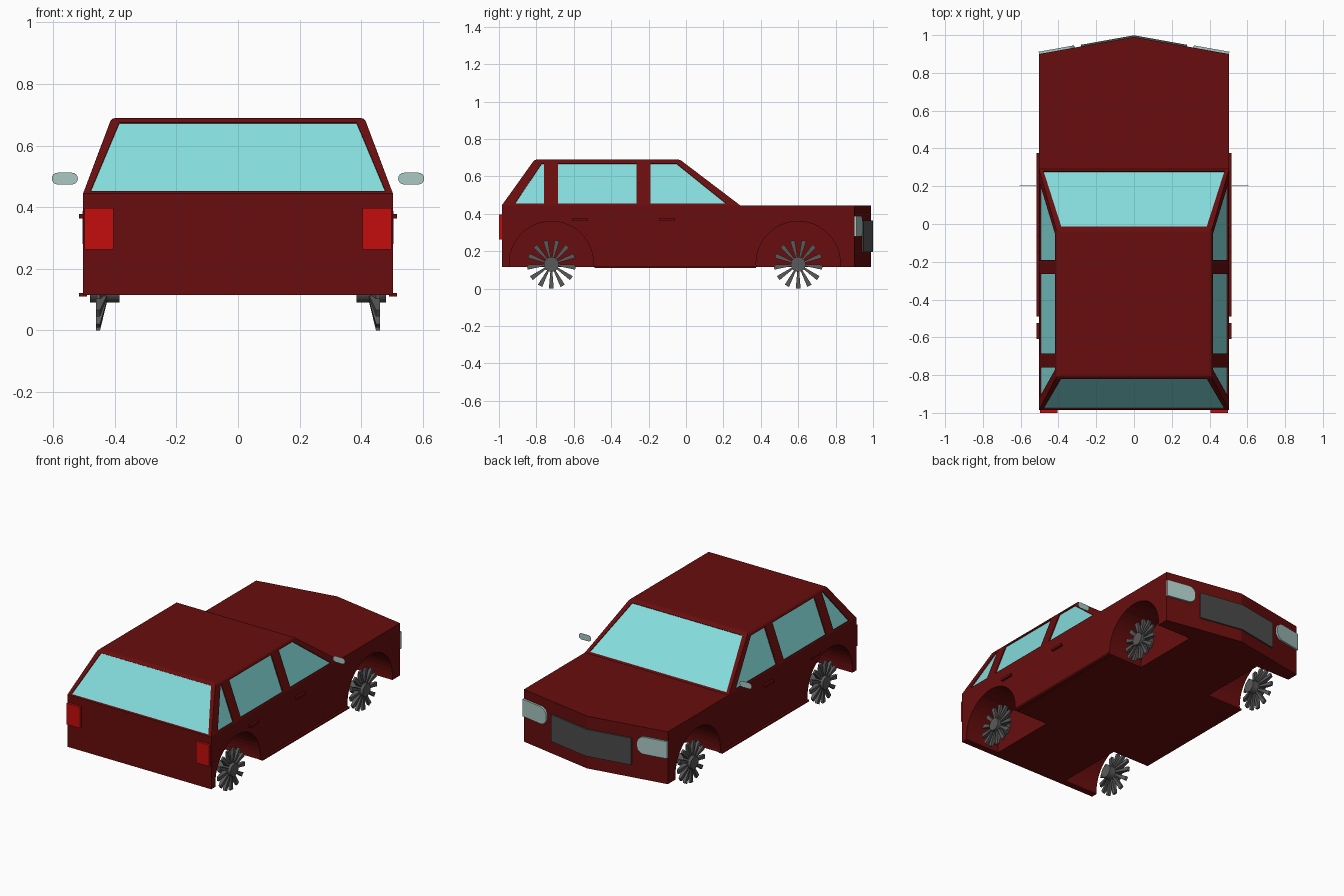
import bpy, bmesh, math
from mathutils import Vector

if "Cube" in bpy.data.objects:
    bpy.data.objects.remove(bpy.data.objects["Cube"])


def material(name, r, g, b):
    m = bpy.data.materials.new(name)
    m.diffuse_color = (r, g, b, 1)
    m.use_nodes = True
    m.node_tree.nodes["Principled BSDF"].inputs["Base Color"].default_value = m.diffuse_color
    return m


RED = material("dark_red_paint", 0.138, 0.004, 0.004)
GLASS = material("pale_cyan_glass", 0.235, 0.716, 0.716)
LAMP = material("lamp_glass", 0.40, 0.58, 0.55)
TAIL = material("bright_red_lamp", 0.55, 0.004, 0.004)
DARK = material("dark_grey_grille", 0.07, 0.07, 0.07)
METAL = material("wheel_grey", 0.10, 0.10, 0.10)


def finish(name, bm, mat):
    bmesh.ops.recalc_face_normals(bm, faces=bm.faces)
    me = bpy.data.meshes.new(name)
    bm.to_mesh(me)
    bm.free()
    me.materials.append(mat)
    ob = bpy.data.objects.new(name, me)
    bpy.context.collection.objects.link(ob)
    return ob


def loft(bm, loop_a, loop_b):
    """Closed solid between two matching loops."""
    a = [bm.verts.new(p) for p in loop_a]
    b = [bm.verts.new(p) for p in loop_b]
    bm.faces.new(a)
    bm.faces.new(b)
    for i in range(len(a)):
        j = (i + 1) % len(a)
        bm.faces.new((a[i], a[j], b[j], b[i]))


def solid(name, loop_a, loop_b, mat):
    bm = bmesh.new()
    loft(bm, loop_a, loop_b)
    return finish(name, bm, mat)


def prism(name, loop, vec, mat):
    return solid(name, loop, [Vector(p) + Vector(vec) for p in loop], mat)


def box(name, lo, hi, mat):
    (x0, y0, z0), (x1, y1, z1) = lo, hi
    return prism(name, [(x0, y0, z0), (x1, y0, z0), (x1, y1, z0), (x0, y1, z0)],
                 (0, 0, z1 - z0), mat)


def circle_x(x, y, z, r, n):
    return [(x, y + r * math.cos(math.tau * i / n), z + r * math.sin(math.tau * i / n))
            for i in range(n)]


def cut(ob, cutters):
    for c in cutters:
        m = ob.modifiers.new("cut", 'BOOLEAN')
        m.operation, m.solver, m.object = 'DIFFERENCE', 'EXACT', c
    bpy.context.view_layer.update()
    ev = ob.evaluated_get(bpy.context.evaluated_depsgraph_get())
    me = bpy.data.meshes.new_from_object(ev)
    ob.modifiers.clear()
    ob.data = me
    for c in cutters:
        bpy.data.objects.remove(c)


W, BELT, ROOF, RW, FLOOR = 0.503, 0.445, 0.69, 0.41, 0.115
AXLES = (("rear", -0.72), ("front", 0.6))
SIDES = (("left", -1), ("right", 1))

# Lower body with a pointed nose, wheel wells cut out
plan = [(-W, -0.985), (W, -0.985), (W, 0.9), (0, 0.99), (-W, 0.9)]
body = prism("lower_body", [(x, y, FLOOR) for x, y in plan], (0, 0, BELT - FLOOR), RED)
cut(body, [prism("well_cutter", circle_x(s * 0.26, y, 0.135, 0.225, 48), (s * 0.4, 0, 0), RED)
           for _, s in SIDES for _, y in AXLES])

# Cabin: tapered block with softened roof edges
bm = bmesh.new()
loft(bm, [(-W, -0.985, BELT), (W, -0.985, BELT), (W, 0.29, BELT), (-W, 0.29, BELT)],
     [(-RW, -0.81, ROOF), (RW, -0.81, ROOF), (RW, -0.03, ROOF), (-RW, -0.03, ROOF)])
roof_edges = [e for e in bm.edges if all(v.co.z > 0.6 for v in e.verts)]
bmesh.ops.bevel(bm, geom=roof_edges, offset=0.012, segments=2, profile=0.5, affect='EDGES')
cabin = finish("cabin", bm, RED)

# Windows: recessed openings with a thin pane in each
cutters = []


def window(name, loop, outward):
    n = Vector(outward).normalized()
    loop = [Vector(p) for p in loop]
    cutters.append(prism("window_cutter", [p + n * 0.03 for p in loop], -n * 0.042, RED))
    prism(name, [p - n * 0.013 for p in loop], n * 0.007, GLASS)


def end_x(z):
    return 0.478 - (z - 0.455) * 0.42


def end_window(name, y_base, y_roof):
    slope = (y_roof - y_base) / (ROOF - BELT)
    pts = [(s * end_x(z), y_base + (z - BELT) * slope, z)
           for s, z in ((-1, 0.453), (1, 0.453), (1, 0.676), (-1, 0.676))]
    d = 1 if y_base > 0 else -1
    window(name, pts, (0, d, abs(slope)))


end_window("windshield", 0.29, -0.03)
end_window("rear_window", -0.985, -0.81)

panes = {
    "front_door": [(-0.19, 0.455), (0.215, 0.455), (-0.05, 0.668), (-0.19, 0.668)],
    "rear_door": [(-0.685, 0.455), (-0.265, 0.455), (-0.265, 0.668), (-0.685, 0.668)],
    "quarter": [(-0.915, 0.455), (-0.76, 0.455), (-0.76, 0.668), (-0.772, 0.668)],
}
lean = (W - RW) / (ROOF - BELT)
for side, s in SIDES:
    for pane, pts in panes.items():
        window(f"{side}_{pane}_window",
               [(s * (W - (z - BELT) * lean), y, z) for y, z in pts], (s, 0, lean))
cut(cabin, cutters)


# Front face follows the pointed nose
def nose(x, z):
    return (x, 0.99 - abs(x) * 0.09 / W, z)


prism("grille", [nose(x, z) for x, z in ((-0.28, 0.195), (0, 0.195), (0.28, 0.195),
                                         (0.28, 0.365), (0, 0.365), (-0.28, 0.365))],
      (0, 0.009, 0), DARK)

for side, s in SIDES:
    # Headlight: square outside, rounded towards the grille
    r = 0.045
    outline = [(0.503, 0.28), (0.503, 0.388)]
    for zc, a0 in ((0.388 - r, 90), (0.28 + r, 180)):
        for k in range(7):
            a = math.radians(a0 + k * 15)
            outline.append((0.315 + r + r * math.cos(a), zc + r * math.sin(a)))
    prism(f"{side}_headlight", [nose(s * x, z) for x, z in outline],
          (s * 0.002, 0.012, 0), LAMP)

    # Tail light, sill and door handles
    x0, x1 = sorted((s * 0.405, s * 0.498))
    box(f"{side}_tail_light", (x0, -1.0, 0.263), (x1, -0.98, 0.397), TAIL)
    x0, x1 = sorted((s * 0.49, s * 0.516))
    box(f"{side}_sill", (x0, -0.49, 0.11), (x1, 0.375, 0.121), RED)
    for part, y in (("front", -0.145), ("rear", -0.61)):
        box(f"{side}_{part}_door_handle", (x0, y, 0.364), (x1, y + 0.085, 0.378), RED)

    # Thin oval wing mirror
    r = 0.019
    pts = []
    for cx, a0 in ((0.586, -90), (0.539, 90)):
        for k in range(9):
            a = math.radians(a0 + k * 22.5)
            pts.append((s * (cx + r * math.cos(a)), 0.205, 0.493 + r * math.sin(a)))
    prism(f"{side}_mirror", pts, (0, 0.002, 0), LAMP)

    # Wheels: hub with radiating wedge blades
    for axle, y in AXLES:
        bm = bmesh.new()
        loft(bm, circle_x(s * 0.385, y, 0.13, 0.04, 24), circle_x(s * 0.48, y, 0.13, 0.04, 24))
        for i in range(13):
            a = math.tau * i / 13 - math.pi / 2
            out = Vector((0, math.cos(a), math.sin(a)))
            tan = Vector((0, -math.sin(a), math.cos(a)))
            c = Vector((0, y, 0.13))

            def ring(rad, half, x_in):
                return [c + out * rad + tan * t + Vector((s * x, 0, 0))
                        for x, t in ((x_in, -half), (x_in, half), (0.462, half), (0.462, -half))]
            loft(bm, ring(0.035, 0.005, 0.425), ring(0.13, 0.013, 0.448))
        finish(f"{side}_{axle}_wheel", bm, METAL)
